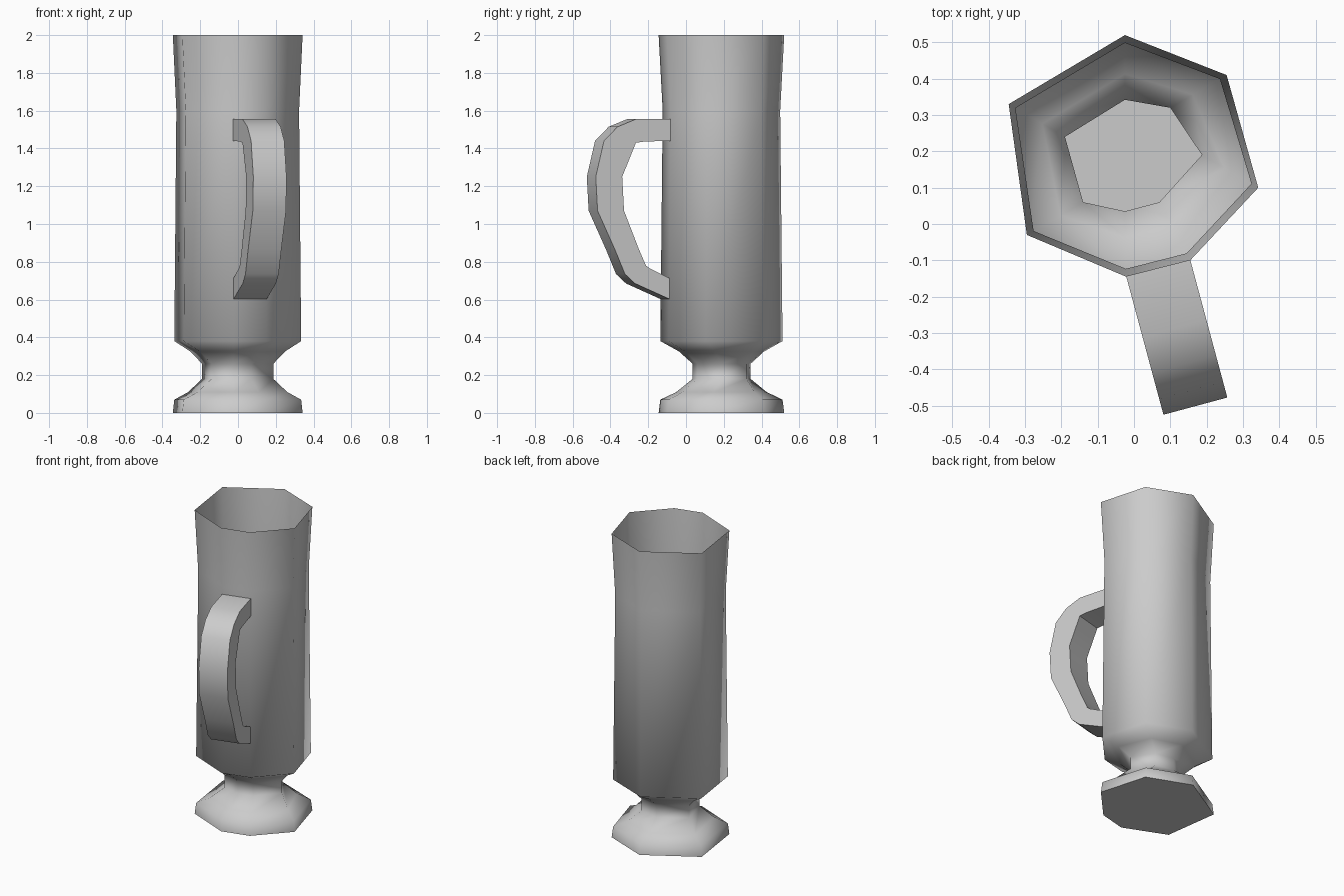
import bpy, bmesh, math
from mathutils import Vector

cube = bpy.data.objects.get("Cube")
if cube:
    bpy.data.objects.remove(cube)

grey = bpy.data.materials.new("plain grey")
grey.use_nodes = True
colour = (0.6, 0.6, 0.6, 1)
grey.diffuse_color = colour
grey.node_tree.nodes["Principled BSDF"].inputs["Base Color"].default_value = colour


def finish(bm, name, angle, outward=True):
    if outward:
        bmesh.ops.recalc_face_normals(bm, faces=bm.faces)
    mesh = bpy.data.meshes.new(name)
    bm.to_mesh(mesh)
    bm.free()
    mesh.materials.append(grey)
    obj = bpy.data.objects.new(name, mesh)
    bpy.context.collection.objects.link(obj)
    bpy.ops.object.select_all(action='DESELECT')
    obj.select_set(True)
    bpy.context.view_layer.objects.active = obj
    bpy.ops.object.shade_smooth_by_angle(angle=math.radians(angle))
    return obj


def bridge(bm, a, b):
    n = len(a)
    for i in range(n):
        bm.faces.new((a[i], a[(i + 1) % n], b[(i + 1) % n], b[i]))


# Cup and foot: one thin seven-sided shell, each ring blended between neck and rim outlines
rim = [(-.025, .52), (-.345, .33), (-.295, -.03), (-.022, -.145),
       (.155, -.10), (.342, .10), (.255, .41)]
neck = [(-.025, .342), (-.19, .24), (-.14, .06), (-.025, .035),
        (.07, .06), (.187, .19), (.10, .32)]
# height, blend from neck (0) to rim (1)
levels = [(0, 1), (.07, .95), (.11, .48), (.18, 0), (.26, 0),
          (.325, .40), (.38, .95), (1.6, .88), (2, 1)]
bm = bmesh.new()
rings = []
for z, t in levels:
    rings.append([bm.verts.new((*Vector(n).lerp(Vector(r), t), z))
                  for n, r in zip(neck, rim)])
bm.faces.new(reversed(rings[0]))
for lower, upper in zip(rings, rings[1:]):
    bridge(bm, lower, upper)
finish(bm, "cup_and_foot", 70, outward=False)

# Handle: rectangular strap swept along a path, (reach, height) outside and inside
outer = [(-.01, 1.555), (.18, 1.555), (.28, 1.515), (.355, 1.44), (.40, 1.25),
         (.39, 1.07), (.295, .865), (.24, .735), (.185, .685), (-.01, .60)]
inner = [(-.01, 1.44), (.13, 1.437), (.18, 1.43), (.205, 1.37), (.255, 1.25),
         (.245, 1.07), (.165, .87), (.125, .78), (.105, .765), (-.01, .71)]
root = Vector((.065, -.115, 0))
reach = Vector((.26, -.966, 0))
side = Vector((.966, .26, 0)) * .091
bm = bmesh.new()
sections = []
for o, i in zip(outer, inner):
    sections.append([bm.verts.new(root + reach * s + side * k + Vector((0, 0, z)))
                     for (s, z), k in ((o, -1), (o, 1), (i, 1), (i, -1))])
for a, b in zip(sections, sections[1:]):
    bridge(bm, a, b)
bm.faces.new(sections[0])
bm.faces.new(sections[-1])
finish(bm, "handle", 50)
